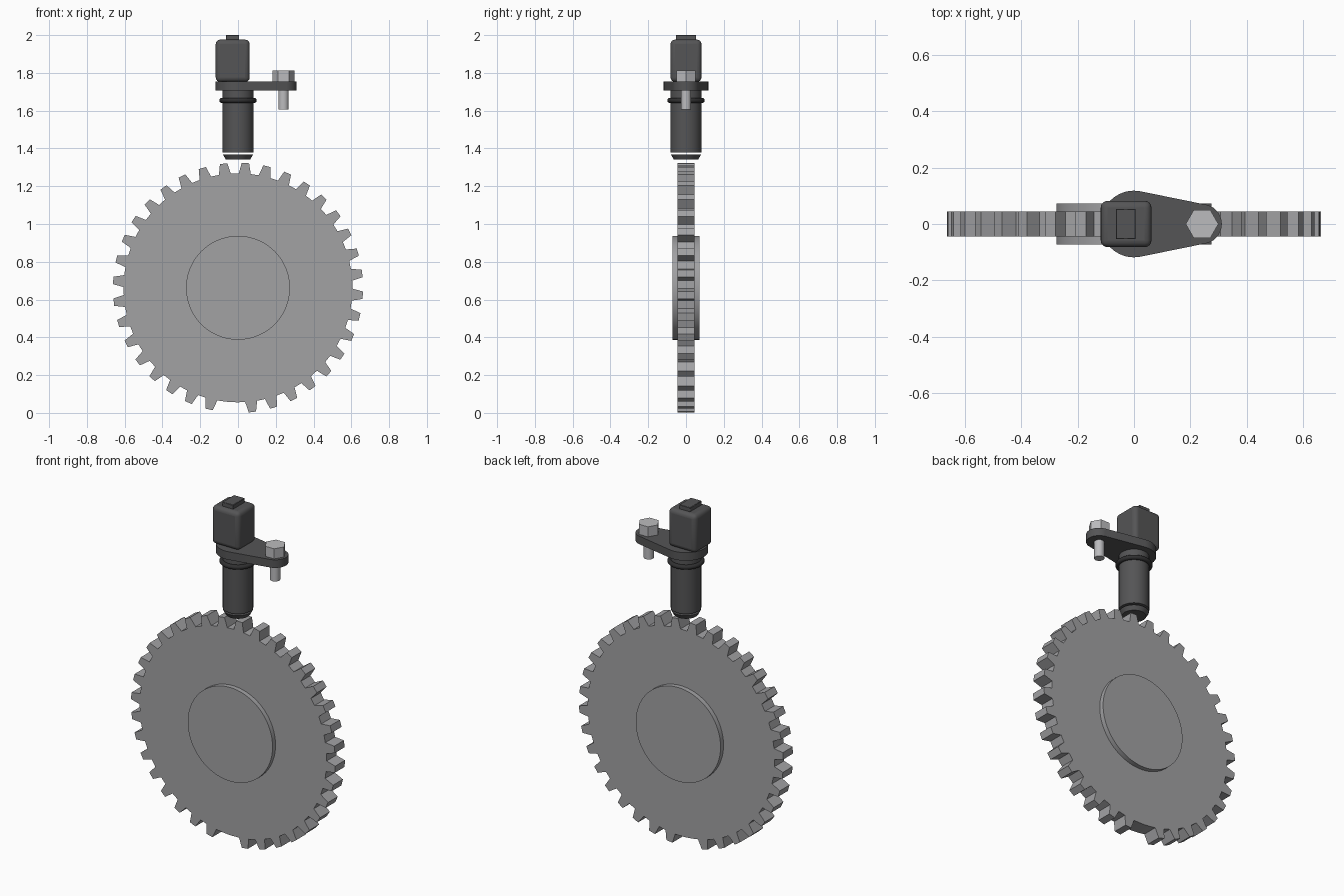
import bpy, bmesh
from math import sin, cos, pi, radians, acos

if "Cube" in bpy.data.objects:
    bpy.data.objects.remove(bpy.data.objects["Cube"])


def material(name, v):
    m = bpy.data.materials.new(name)
    m.diffuse_color = (v, v, v * 1.03, 1)
    m.use_nodes = True
    m.node_tree.nodes["Principled BSDF"].inputs["Base Color"].default_value = m.diffuse_color
    return m


DARK = material("dark_plastic", 0.09)
BLACK = material("rubber", 0.03)
STEEL = material("steel", 0.36)
BRIGHT = material("bright_steel", 0.5)


def finish(bm, name, mat, smooth=True):
    bmesh.ops.recalc_face_normals(bm, faces=bm.faces)
    me = bpy.data.meshes.new(name)
    bm.to_mesh(me)
    bm.free()
    me.materials.append(mat)
    ob = bpy.data.objects.new(name, me)
    bpy.context.collection.objects.link(ob)
    if smooth:
        bpy.ops.object.select_all(action='DESELECT')
        ob.select_set(True)
        bpy.context.view_layer.objects.active = ob
        bpy.ops.object.shade_smooth_by_angle(angle=radians(35))
    return ob


def extrude(name, outline, offset, mat, smooth=True):
    """Prism: 3D outline swept by an offset vector."""
    bm = bmesh.new()
    f = bm.faces.new([bm.verts.new(p) for p in outline])
    r = bmesh.ops.extrude_face_region(bm, geom=[f], use_keep_orig=True)
    vs = [g for g in r["geom"] if isinstance(g, bmesh.types.BMVert)]
    bmesh.ops.translate(bm, verts=vs, vec=offset)
    return finish(bm, name, mat, smooth)


def lathe(name, profile, mat, x=0, n=64):
    """Closed solid of revolution about a vertical axis; (radius, z) rings."""
    bm = bmesh.new()
    rings = [[bm.verts.new((x + r * cos(2 * pi * i / n), r * sin(2 * pi * i / n), z))
              for i in range(n)] for r, z in profile]
    for a, b in zip(rings, rings[1:]):
        for i in range(n):
            j = (i + 1) % n
            bm.faces.new((a[i], a[j], b[j], b[i]))
    bm.faces.new(rings[0])
    bm.faces.new(rings[-1])
    return finish(bm, name, mat, n > 8)


def box(name, x0, x1, hy, z0, z1, bevel, segs, mat):
    ring = [(x0, -hy, z0), (x1, -hy, z0), (x1, hy, z0), (x0, hy, z0)]
    ob = extrude(name, ring, (0, 0, z1 - z0), mat)
    mod = ob.modifiers.new("bevel", 'BEVEL')
    mod.width, mod.segments = bevel, segs
    return ob


# Toothed wheel: 36 pitches with one tooth missing at the bottom
CZ, TIP, ROOT = 0.662, 0.662, 0.606
outline = []
for k in range(36):
    a = 6.6 + 10 * k
    steps = [(-3.0, ROOT), (-1.7, TIP), (1.7, TIP), (3.0, ROOT)]
    if k == 26:
        steps = [(-3, ROOT), (0, ROOT), (3, ROOT)]
    for d, r in steps:
        t = radians(a + d)
        outline.append((r * cos(t), -0.045, CZ + r * sin(t)))
extrude("toothed_wheel", outline, (0, 0.09, 0), STEEL, smooth=False)

# Hub
hub = [(0.275 * cos(2 * pi * i / 72), -0.0725, CZ + 0.275 * sin(2 * pi * i / 72)) for i in range(72)]
extrude("wheel_hub", hub, (0, 0.145, 0), STEEL)

# Sensor barrel and separate tip
lathe("sensor_barrel", [(0.081, 1.378), (0.081, 1.71)], DARK)
lathe("sensor_tip", [(0.065, 1.342), (0.079, 1.367)], DARK)

# Sealing ring
bpy.ops.mesh.primitive_torus_add(location=(0, 0, 1.654), major_radius=0.086, minor_radius=0.013,
                                 major_segments=64, minor_segments=16)
seal = bpy.context.object
seal.name = "sealing_ring"
seal.data.materials.append(BLACK)
bpy.ops.object.shade_smooth()

# Mounting flange: hull of a large and a small circle
BX, R1, R2 = 0.241, 0.118, 0.07
tan = acos((R1 - R2) / BX)
flange = []
for cx, r, a0, a1 in ((0, R1, tan, 2 * pi - tan), (BX, R2, -tan, tan)):
    for i in range(33):
        t = a0 + (a1 - a0) * i / 32
        flange.append((cx + r * cos(t), r * sin(t), 1.707))
extrude("mounting_flange", flange, (0, 0, 0.047), DARK)

# Connector block and its top cap
box("connector_block", -0.118, 0.062, 0.082, 1.752, 1.976, 0.024, 4, DARK)
box("connector_cap", -0.064, 0.006, 0.054, 1.97, 2.0, 0.002, 1, DARK)

# Bolt
lathe("bolt_head", [(0.058, 1.754), (0.058, 1.813)], BRIGHT, BX, 6)
lathe("bolt_shank", [(0.027, 1.607), (0.027, 1.76)], BRIGHT, BX, 32)
